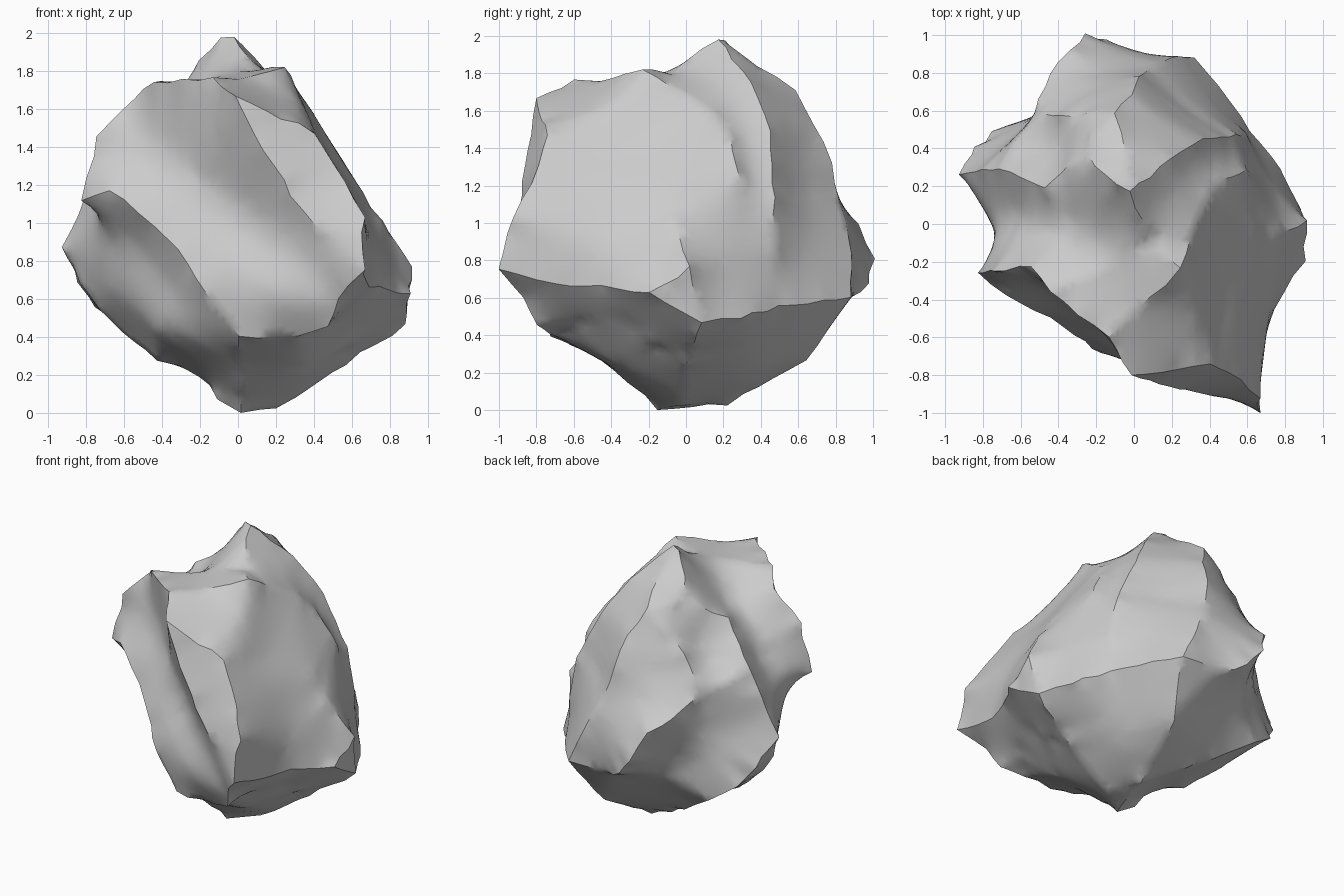
import bpy
import bmesh
import math
import random
from mathutils import Vector

random.seed(4)

# Remove the default cube
default_cube = bpy.data.objects.get("Cube")
if default_cube:
    bpy.data.objects.remove(default_cube, do_unlink=True)

CENTRE = Vector((0, 0, .95))
SPACING = .1       # distance between points along a ridge
MAX_EDGE = .07     # facets are refined down to this edge length

# Corners where several ridges meet
peak = (-.03, .17, 1.99)
saddle = (.1, -.1, 1.81)
shoulder = (.24, -.24, 1.82)
brow = (-.14, -.6, 1.76)
nose = (-.02, -.8, 1.67)
cheek = (-.82, -.25, 1.12)
chin = (0, -.71, .4)
front_corner = (.66, -1, .76)
left_tip = (-.92, .27, .88)
left_knee = (-.72, .29, 1.32)
back_notch = (-.27, .39, 1.73)
back_crest = (-.1, .59, 1.72)
back_hip = (-.53, .59, 1.2)
back_tip = (-.25, 1, .8)
back_base = (.32, .89, .61)
rear_foot = (.62, .49, .55)
right_heel = (.88, .08, .46)
right_tip = (.92, .02, .76)
right_side = (.9, -.2, .62)
foot = (.02, -.15, 0)
sole = (.12, .22, .03)
sill = (.32, -.73, .4)
keel_end = (.5, -.02, .21)

# Sharp ridges, each a path from corner to corner
front_ridges = {
    "brow": [cheek, (-.74, -.25, 1.46), (-.55, -.22, 1.66), (-.45, -.35, 1.74), brow],
    "slot": [nose, (.14, -.85, 1.39), (.28, -.88, 1.15), (.42, -.92, .98)],
    "right edge": [nose, (.4, -.75, 1.48), (.56, -.82, 1.22), (.66, -.92, 1.04), front_corner],
    "left edge": [cheek, (-.68, -.37, 1.18), (-.36, -.55, .92), (-.17, -.69, .65), chin],
    "jaw": [chin, sill, (.47, -.8, .46), (.52, -.88, .6), front_corner],
}
top_ridges = {
    "crown": [peak, saddle, shoulder, (.08, -.4, 1.77), brow, nose],
    "inner brow": [saddle, (-.1, -.2, 1.77), (-.4, -.34, 1.74)],
    "left arm": [peak, (-.09, .21, 1.97), (-.2, .31, 1.85), back_notch,
                 (-.47, .19, 1.59), left_knee, left_tip],
    "back top": [peak, (-.05, .39, 1.84), back_crest],
}
back_ridges = {
    "ledge": [back_notch, back_crest],
    "shelf": [back_crest, (-.39, .57, 1.45), back_hip, (-.45, .8, 1.08),
              (-.34, .92, 1), back_tip],
    "hip": [back_hip, left_knee],
    "spine": [back_crest, (-.02, .69, 1.52), (.03, .78, 1.33), (.09, .83, 1.1),
              (.2, .88, .84), back_base],
    "rim": [back_tip, (-.15, .97, .68), (0, .9, .6), back_base, (.5, .64, .57), rear_foot],
}
right_ridges = {
    "rear flank": [peak, (.2, .34, 1.75), (.36, .45, 1.49), (.55, .47, 1.13), rear_foot],
    "flank": [shoulder, (.33, 0, 1.68), (.42, .21, 1.53), (.6, .29, 1.24)],
    "rib": [(.66, -.07, 1.16), (.8, -.05, .95), right_tip, right_heel],
    "rim": [rear_foot, (.78, .3, .5), right_heel, right_side, right_tip],
    "lip": [front_corner, (.68, -.7, .67), (.74, -.45, .67), right_side],
    "ledge": [sill, (.5, -.55, .47), (.62, -.36, .5), (.6, -.2, .38), keel_end],
}
base_ridges = {
    "front keel": [chin, (0, -.46, .28), foot],
    "left keel": [left_tip, (-.78, .15, .6), (-.6, .15, .42), (-.42, 0, .28),
                  (-.2, -.06, .2), (-.1, -.12, .08), foot],
    "left haunch": [left_tip, (-.84, .4, .68), (-.75, .49, .56), (-.57, .55, .43),
                    (-.3, .45, .26), sole],
    "back": [foot, sole, (.2, .64, .27), back_base],
    "right": [foot, (.2, -.02, .03), keel_end, right_heel],
}

# Soft hollows and swellings inside the facets
hollows = {
    "front channel": [(-.49, -.29, 1.4), (-.28, -.41, 1.24), (.02, -.61, 1.02), (.27, -.79, .86)],
    "front swell": [(-.42, -.48, 1.1), (-.14, -.68, .82), (.1, -.82, .62)],
    "left gully": [(-.72, -.13, 1.02), (-.54, -.25, .84), (-.38, -.39, .63), (-.2, -.54, .4)],
    "left swell": [(-.74, .0, .76), (-.58, -.22, .62), (-.4, -.42, .44)],
    "top gully": [(-.25, -.06, 1.62), (-.5, 0, 1.42), (-.76, .02, 1.05)],
    "back bowl": [(-.4, .37, 1.39)],
    "back face": [(-.2, .7, 1.42), (-.15, .79, 1.18)],
    "rear hollow": [(-.52, .55, .85), (-.3, .7, .6)],
    "shoulder slope": [(.33, -.45, 1.62), (.57, -.4, 1.2)],
    "right face": [(.72, -.45, .87)],
    "flank groove": [(.24, .2, 1.7), (.36, .33, 1.46), (.56, .37, 1.13)],
    "rib hollow": [(.74, .2, .82)],
    "rear face": [(.22, .6, 1.28), (.4, .63, .9)],
    "ledge groove": [(.61, -.55, .56), (.69, -.3, .53)],
    "belly": [(.33, -.35, .21)],
    "rear belly": [(.52, .34, .33), (.34, .38, .17)],
}


def resample(path):
    """Return closely spaced points along a path."""
    points = [Vector(path[0])]
    for start, end in zip(path, path[1:]):
        start, end = Vector(start), Vector(end)
        steps = max(1, round((end - start).length / SPACING))
        points += [start.lerp(end, i / steps) for i in range(1, steps + 1)]
    return points


bm = bmesh.new()
vertex_at = {}
target = {}


def add_point(point):
    """Add a vertex on a unit sphere and remember where it belongs."""
    key = tuple(round(c, 3) for c in point)
    if key not in vertex_at:
        vert = bm.verts.new((point - CENTRE).normalized())
        chip = Vector([random.uniform(-.01, .01) for _ in range(3)])
        target[vert] = point + chip
        vertex_at[key] = vert
    return vertex_at[key]


ridge_pairs = []
for group in (front_ridges, top_ridges, back_ridges, right_ridges, base_ridges):
    for path in group.values():
        verts = [add_point(p) for p in resample(path)]
        ridge_pairs += zip(verts, verts[1:])
for path in hollows.values():
    for point in resample(path):
        add_point(point)

# Skin the points over the sphere, then move them to their places
bmesh.ops.convex_hull(bm, input=list(bm.verts), use_existing_faces=False)
for vert, place in target.items():
    vert.co = place
for a, b in ridge_pairs:
    edge = bm.edges.get((a, b))
    if edge:
        edge.seam = True
bmesh.ops.delete(bm, geom=[v for v in bm.verts if not v.link_faces], context='VERTS')
anchors = set(bm.verts)

# Refine the facets
for _ in range(4):
    long_edges = [e for e in bm.edges if e.calc_length() > MAX_EDGE]
    bmesh.ops.subdivide_edges(bm, edges=long_edges, cuts=1)
    bmesh.ops.triangulate(bm, faces=[f for f in bm.faces if len(f.verts) > 3])


def relax(verts, times):
    for _ in range(times):
        bmesh.ops.smooth_vert(bm, verts=verts, factor=.5,
                              use_axis_x=True, use_axis_y=True, use_axis_z=True)


# Stretch the facets between the ridges, then soften the hollows
on_ridge = {v for e in bm.edges if e.seam for v in e.verts}
relax([v for v in bm.verts if v not in on_ridge and v not in anchors], 12)
relax([v for v in bm.verts if v not in on_ridge], 3)
bmesh.ops.recalc_face_normals(bm, faces=list(bm.faces))

# Stand the rock on the ground
ground = min(v.co.z for v in bm.verts)
bmesh.ops.translate(bm, verts=list(bm.verts), vec=(0, 0, -ground))
for edge in bm.edges:
    edge.seam = False

mesh = bpy.data.meshes.new("rock")
bm.to_mesh(mesh)
bm.free()
rock = bpy.data.objects.new("rock", mesh)
bpy.context.collection.objects.link(rock)

# Plain grey stone
stone = bpy.data.materials.new("stone grey")
stone.use_nodes = True
colour = (.6, .6, .6, 1)
stone.diffuse_color = colour
stone.node_tree.nodes["Principled BSDF"].inputs["Base Color"].default_value = colour
mesh.materials.append(stone)

bpy.ops.object.select_all(action='DESELECT')
rock.select_set(True)
bpy.context.view_layer.objects.active = rock
bpy.ops.object.shade_smooth_by_angle(angle=math.radians(35))
